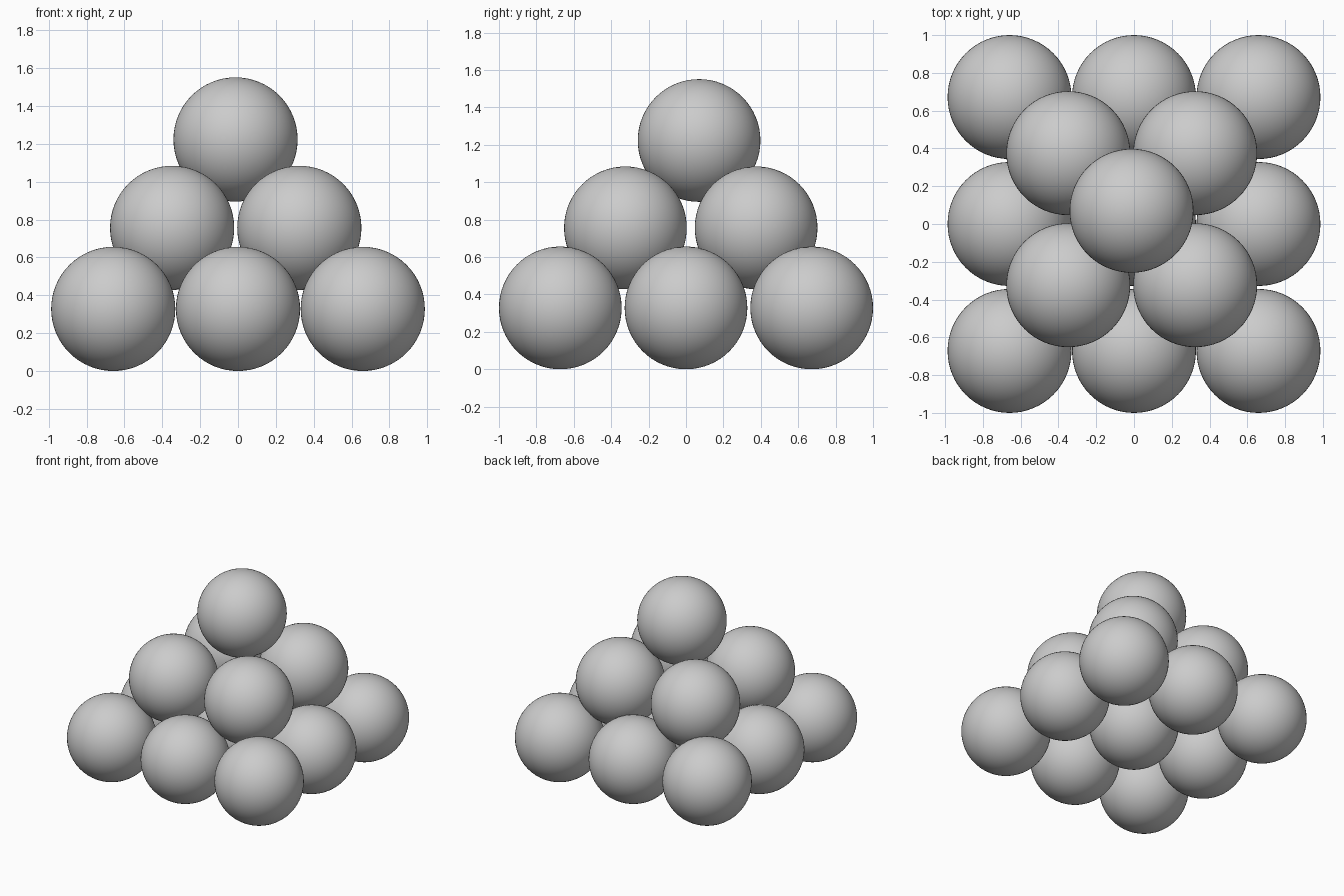
import bpy

if "Cube" in bpy.data.objects:
    bpy.data.objects.remove(bpy.data.objects["Cube"])

R = 0.328  # ball radius


def ball(name, x, y, z):
    bpy.ops.mesh.primitive_uv_sphere_add(segments=64, ring_count=32, radius=R, location=(x, y, z))
    obj = bpy.context.object
    obj.name = name
    bpy.ops.object.shade_smooth()


# Each layer: x positions, y positions, centre height (upper layers sit slightly off centre)
layers = {
    "bottom_ball": ((-0.659, 0.0, 0.659), (-0.672, 0.0, 0.672), R),
    "middle_ball": ((-0.348, 0.324), (-0.324, 0.375), 0.756),
    "top_ball": ((-0.013,), (0.07,), 1.223),
}

for name, (xs, ys, z) in layers.items():
    for row, y in enumerate(ys):
        for col, x in enumerate(xs):
            ball(f"{name}_{row + 1}_{col + 1}", x, y, z)
